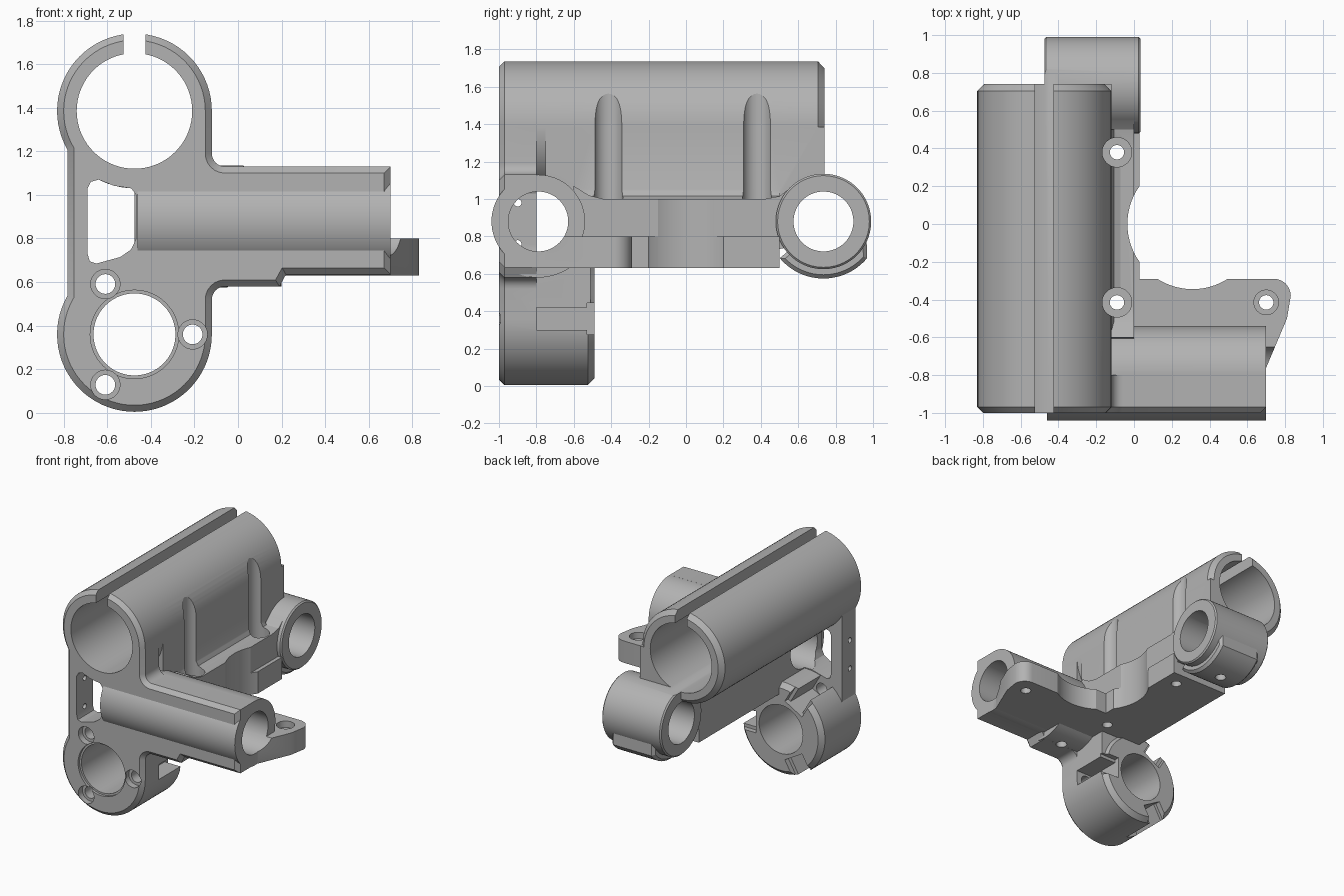
import bpy, bmesh
from math import sin, cos, radians

cube = bpy.data.objects.get("Cube")
if cube:
    bpy.data.objects.remove(cube, do_unlink=True)

grey = bpy.data.materials.new("plain grey")
grey.use_nodes = True
grey.diffuse_color = (0.45, 0.45, 0.45, 1)
grey.node_tree.nodes["Principled BSDF"].inputs["Base Color"].default_value = (0.45, 0.45, 0.45, 1)

X, Y, Z = 0, 1, 2
solids, cutters = [], []


def arc(u, v, r, start, end, step=5):
    count = max(1, round(abs(end - start) / step))
    angles = [radians(start + (end - start) * i / count) for i in range(count + 1)]
    return [(u + r * cos(a), v + r * sin(a)) for a in angles]


def circle(u, v, r):
    return arc(u, v, r, 0, 360)[:-1]


def rect(u0, u1, v0, v1):
    return [(u0, v0), (u1, v0), (u1, v1), (u0, v1)]


def prism(group, name, points, axis, a, b, chamfer_a=0, chamfer_b=0):
    """Extrude a flat outline along an axis, optionally chamfering either end."""
    bm = bmesh.new()

    def place(u, v, t):
        co = [u, v]
        co.insert(axis, t)
        return bm.verts.new(co)

    rings = [[place(u, v, t) for u, v in points] for t in (a, b)]
    caps = [bm.faces.new(r) for r in rings]
    n = len(points)
    for i in range(n):
        j = (i + 1) % n
        bm.faces.new((rings[0][i], rings[0][j], rings[1][j], rings[1][i]))
    bmesh.ops.recalc_face_normals(bm, faces=bm.faces)
    edges = [list(c.edges) for c in caps]
    for rim, size in zip(edges, (chamfer_a, chamfer_b)):
        if size:
            bmesh.ops.bevel(bm, geom=rim, offset=size, segments=1,
                            affect='EDGES', clamp_overlap=False)
    bmesh.ops.recalc_face_normals(bm, faces=bm.faces)
    mesh = bpy.data.meshes.new(name)
    bm.to_mesh(mesh)
    bm.free()
    ob = bpy.data.objects.new(name, mesh)
    bpy.context.collection.objects.link(ob)
    mesh.materials.append(grey)
    group.append(ob)


def add(*args):
    prism(solids, *args)


def cut(*args):
    prism(cutters, *args)


# Shared centres
TX, TOP, LOW, R = -0.475, 1.385, 0.36, 0.355
ARM_Y, RING_Y, ROD_Z = -0.79, 0.735, 0.88

# Front plate with both tube ends and the side arm
outline = (arc(TX, TOP, R, 0, 210) + arc(TX, LOW, R, 150, 360)
           + arc(-0.06, 0.52, 0.06, 180, 90, 15)
           + [(0.19, 0.58), (0.22, 0.635), (0.7, 0.635), (0.7, 1.13)]
           + arc(-0.06, 1.19, 0.06, 270, 180, 15))
add("bracket_body", outline, Y, -1, -0.8, 0.03)

# Tubes behind the plate
add("upper_tube", circle(TX, TOP, R), Y, -0.8, 0.74, 0, 0.035)
add("lower_tube", circle(TX, LOW, R), Y, -0.8, -0.49, 0, 0.035)
add("neck", rect(-0.46, -0.12, LOW, 0.72), Y, -0.8, -0.51)

# Spine below the upper tube, with its side ledge
spine = [(-0.46, 0.63), (0, 0.63), (0, 1.0), (-0.07, 1.0), (-0.105, 1.015),
         (-0.12, 1.05), (-0.12, TOP), (-0.46, TOP)]
add("spine", spine, Y, -0.75, 0.5)
add("spine_tail", rect(-0.46, -0.12, 0.9, TOP), Y, 0.45, 0.74)
add("rear_blend", [(0.42, 1.0), (0.5, 1.015), (0.57, 1.07), (0.62, 0.9), (0.54, 0.74), (0.42, 0.72)],
    X, -0.46, 0.0)
add("front_blend", [(-0.44, 1.0), (-0.52, 1.02), (-0.6, 1.07), (-0.64, 0.9), (-0.44, 0.9)],
    X, -0.3, 0.0)

# Arm and ring for the cross rods, with the clamp swellings below
add("arm", circle(ARM_Y, ROD_Z, 0.25), X, -0.46, 0.7)
add("ring", circle(RING_Y, ROD_Z, 0.255), X, -0.475, 0.035, 0.01, 0.01)
add("arm_swelling", [(ARM_Y, ROD_Z)] + arc(ARM_Y, ROD_Z, 0.3, 228, 325), X, -0.3, 0.2)
add("ring_swelling", [(RING_Y, ROD_Z)] + arc(RING_Y, ROD_Z, 0.305, 220, 320) + [(0.965, 0.8)],
    X, -0.4, -0.03, 0.02, 0.02)

# Motor flange
flange = ([(-0.12, 0.5), (-0.12, -0.76), (0.7, -0.76), (0.81, -0.5)]
          + arc(0.74, -0.38, 0.09, 0, 90, 15) + [(0.03, -0.29), (0.03, 0.5)])
add("motor_flange", flange, Z, 0.63, 0.8)
cut("motor_clearance", circle(0.31, 0, 0.345), Z, 0.5, 1.05)

# Tube bores and the top slot
cut("upper_bore", circle(TX, TOP, 0.265), Y, -1.1, 0.9)
cut("upper_slot", rect(-0.525, -0.425, 1.5, 1.9), Y, -1.1, 0.9)
cut("lower_bore", circle(TX, LOW, 0.188), Y, -1.1, -0.3)
cut("lower_bore_lip", circle(TX, LOW, 0.203), Y, -1.1, -0.98)

# Cross rod bores
cut("arm_bore", circle(ARM_Y, ROD_Z, 0.16), X, -0.6, 0.9)
cut("ring_bore", circle(RING_Y, ROD_Z, 0.16), X, -0.7, 0.3)

# Window in the plate and its side holes
window = [(-0.69, 1.03), (-0.675, 1.06), (-0.64, 1.07), (-0.57, 1.042), (-0.49, 1.03),
          (-0.467, 1.0), (-0.467, 0.8), (-0.49, 0.75), (-0.54, 0.715), (-0.65, 0.685),
          (-0.68, 0.695), (-0.69, 0.73)]
cut("window", window, Y, -1.1, -0.7)
for z in (0.76, 0.98):
    cut("side_hole", circle(-0.9, z, 0.02), X, -0.9, -0.6)

# Three screw holes around the lower bore, each opening into a notch
for angle in (0, 120, 240):
    c, s = cos(radians(angle)), sin(radians(angle))
    u, v = TX + 0.267 * c, LOW + 0.267 * s
    cut("screw_hole", circle(u, v, 0.045), Y, -1.1, -0.7)
    cut("screw_recess", circle(u, v, 0.067), Y, -1.1, -0.95)
    for w, start in ((0.06, -0.8), (0.085, -0.53)):
        notch = [(TX + r * c - h * s, LOW + r * s + h * c)
                 for r, h in rect(0.215, 0.45, -w, w)]
        cut("notch", notch, Y, start, -0.4)

# Motor screws with tool channels up the side of the tube
for x, y, floor in ((-0.09, 0.38, 0.8), (-0.09, -0.415, 0.8), (0.7, -0.415, 0.75)):
    cut("tool_channel", circle(x, y, 0.078 if x < 0 else 0.065), Z, floor, 1.8)
    cut("motor_screw", circle(x, y, 0.038), Z, 0.5, 0.85)

# Clamp screws from below
for x, y in ((0.04, ARM_Y), (-0.22, RING_Y)):
    cut("clamp_screw", circle(x, y, 0.04), Z, 0.4, 0.8)

# Merge the solids and carve out the openings
body = solids[0]
tools = solids[1:] + cutters
for ob in tools:
    ob.hide_render = True
    mod = body.modifiers.new(ob.name, 'BOOLEAN')
    mod.operation = 'DIFFERENCE' if ob in cutters else 'UNION'
    mod.solver = 'EXACT'
    mod.object = ob
bpy.context.view_layer.update()
merged = bpy.data.meshes.new_from_object(body.evaluated_get(bpy.context.evaluated_depsgraph_get()))
body.modifiers.clear()
body.data = merged
merged.materials.clear()
merged.materials.append(grey)
for ob in tools:
    bpy.data.objects.remove(ob, do_unlink=True)

# Smooth curves, keep crisp edges
bpy.ops.object.select_all(action='DESELECT')
body.select_set(True)
bpy.context.view_layer.objects.active = body
bpy.ops.object.shade_smooth_by_angle(angle=radians(25))
